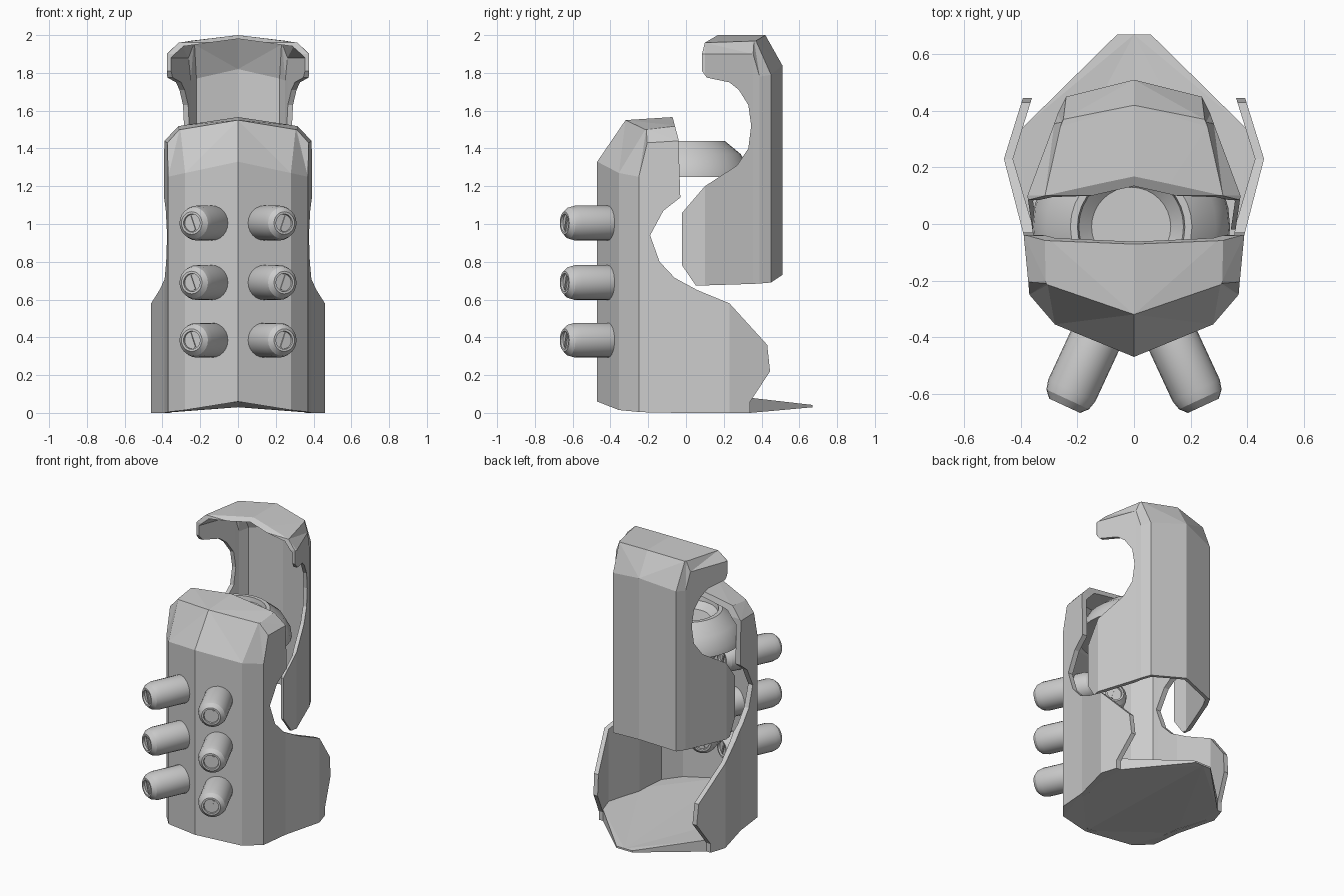
import bpy, bmesh, math
from mathutils import Vector, Matrix

if "Cube" in bpy.data.objects:
    bpy.data.objects.remove(bpy.data.objects["Cube"])

grey = bpy.data.materials.new("plain grey")
grey.diffuse_color = (0.6, 0.6, 0.6, 1)
grey.use_nodes = True
grey.node_tree.nodes["Principled BSDF"].inputs["Base Color"].default_value = grey.diffuse_color


def finish(name, bm, tri=False):
    bmesh.ops.remove_doubles(bm, verts=bm.verts[:], dist=0.0001)
    bmesh.ops.recalc_face_normals(bm, faces=bm.faces[:])
    if tri:
        bmesh.ops.triangulate(bm, faces=bm.faces[:])
    me = bpy.data.meshes.new(name)
    bm.to_mesh(me)
    bm.free()
    me.materials.append(grey)
    ob = bpy.data.objects.new(name, me)
    bpy.context.collection.objects.link(ob)
    return ob


def activate(ob):
    bpy.ops.object.select_all(action='DESELECT')
    ob.select_set(True)
    bpy.context.view_layer.objects.active = ob


def solid(name, rings):
    """Loft half outlines (first and last point on x = 0) and mirror them."""
    bm = bmesh.new()
    for s in (1, -1):
        vs = [[bm.verts.new((s * x, y, z)) for x, y, z in r] for r in rings]
        for a, b in zip(vs, vs[1:]):
            for i in range(len(a) - 1):
                bm.faces.new((a[i], a[i + 1], b[i + 1], b[i]))
        bm.faces.new(vs[0])
        bm.faces.new(vs[-1])
    return finish(name, bm, True)


def prism(name, profile):
    """Side profile (y, z) extruded across x."""
    bm = bmesh.new()
    l, r = [[bm.verts.new((x, y, z)) for y, z in profile] for x in (-0.8, 0.8)]
    n = len(profile)
    for i in range(n):
        j = (i + 1) % n
        bm.faces.new((l[i], l[j], r[j], r[i]))
    bm.faces.new(l)
    bm.faces.new(r)
    return finish(name, bm)


def boolean(ob, cutter, op):
    cutter.hide_render = True
    m = ob.modifiers.new("cut", 'BOOLEAN')
    m.operation, m.solver, m.object = op, 'EXACT', cutter
    activate(ob)
    bpy.ops.object.modifier_apply(modifier=m.name)
    bpy.data.objects.remove(cutter)


def inset(rings, t, dy, floor_z):
    """Inner volume of a shell, open at the bottom."""
    out = [[(max(0, x - t), dy(y), z - t) for x, y, z in r] for r in rings]
    out[0] = [(x, y, floor_z) for x, y, z in out[0]]
    return out


def lathe(bm, profile, n):
    vs = [[bm.verts.new((r * math.cos(2 * math.pi * k / n),
                         r * math.sin(2 * math.pi * k / n), z)) for r, z in profile]
          for k in range(n)]
    for k in range(n):
        a, b = vs[k], vs[(k + 1) % n]
        for i in range(len(profile) - 1):
            bm.faces.new((a[i], b[i], b[i + 1], a[i + 1]))


def smooth(ob):
    activate(ob)
    bpy.ops.object.shade_smooth_by_angle(angle=math.radians(28))


# Front shell: faceted vertical walls with a chamfered roof, cut to its side profile
plan = [(0, -.47), (.28, -.355), (.37, -.25), (.374, -.205), (.39, -.04),
        (.46, .23), (.39, .455), (0, .455)]
low = [.06, .015, .005, .003, 0, 0, 0, 0]
shoulder = [1.33, 1.27, 1.25, 1.43, 1.44, 1.44, 1.44, 1.5]
roof = [(0, -.32, 1.55), (.305, -.215, 1.5), (.31, -.21, 1.5), (.313, -.2, 1.5),
        (.315, -.04, 1.52), (.315, .23, 1.53), (.31, .455, 1.54), (0, .455, 1.6)]
rings = [[(*p, z) for p, z in zip(plan, low)],
         [(*p, z) for p, z in zip(plan, shoulder)], roof]
front = solid("front_shell", rings)
boolean(front, prism("front_profile", [
    (-.6, -.2), (-.6, 1.8), (-.085, 1.8), (-.075, 1.58), (-.04, 1.45), (-.03, 1.14),
    (-.12, 1.07), (-.19, .94), (-.14, .8), (-.06, .715), (.06, .65), (.23, .58),
    (.43, .36), (.445, .22), (.34, .06), (.34, -.2)]), 'INTERSECT')
boolean(front, solid("front_inside", inset(
    rings, .032, lambda y: y + .032 if y < 0 else y, -.1)), 'DIFFERENCE')

# Back shell: tall hooded plate with a curved notch in each side
plan = [(0, .51), (.24, .45), (.27, .39), (.282, .355), (.377, .1), (.355, -.05), (0, -.05)]
low = [.73, .69, .685, .683, .675, .675, .675]
shoulder = [1.84, 1.79, 1.78, 1.9, 1.9, 1.9, 1.9]
roof = [(0, .42, 2), (.25, .37, 1.97), (.255, .36, 1.97), (.26, .345, 1.968),
        (.315, .1, 1.96), (.3, -.05, 1.96), (0, -.05, 2)]
rings = [[(*p, z) for p, z in zip(plan, low)],
         [(*p, z) for p, z in zip(plan, shoulder)], roof]
back = solid("back_shell", rings)
boolean(back, prism("back_profile", [
    (.7, .5), (.7, 2.2), (.2, 2.2), (.17, 2.001), (.1, 1.96), (.085, 1.9), (.085, 1.81),
    (.11, 1.775), (.23, 1.75), (.28, 1.71), (.33, 1.63), (.345, 1.52), (.33, 1.4),
    (.27, 1.31), (.1, 1.2), (-.02, 1.06), (-.02, .78), (.055, .67), (.055, .5)]), 'INTERSECT')
boolean(back, solid("back_inside", inset(rings, .02, lambda y: y - .02, .4)), 'DIFFERENCE')

# Floor plate with a tongue at the back
plan = [(0, -.46), (.275, -.348), (.36, -.245), (.382, -.04), (.45, .225),
        (.395, .34), (.06, .67), (0, .67)]
low = [.06, .015, .005, .002, 0, 0, .03, .03]
top = [.1, .09, .085, .085, .085, .08, .042, .042]
solid("floor_plate", [[(*p, z) for p, z in zip(plan, low)],
                      [(*p, z) for p, z in zip(plan, top)]])

# Neck ring between the shells
bm = bmesh.new()
lathe(bm, [(0, 1.37), (.14, 1.37), (.185, 1.41), (.19, 1.44), (.215, 1.44), (.3, 1.37),
           (.345, 1.29), (.35, 1.25), (.3, 1.25), (0, 1.3)], 32)
bm.transform(Matrix.Translation((-.01, -.01, 0)))
smooth(finish("neck_ring", bm))

# Six angled pegs, each with a slotted cap at both ends
L = .4
end = [(0, .012), (.046, .012), (.048, 0), (.06, 0), (.083, .025), (.092, .06)]
peg = end + [(r, L - t) for r, t in reversed(end)]
for s, side in ((1, "right"), (-1, "left")):
    axis = Vector((-s * .42, .907, 0)).normalized()
    for k, z in enumerate((.385, .69, 1.005)):
        bm = bmesh.new()
        lathe(bm, peg, 24)
        for t in (.009, L - .009):
            m = (Matrix.Translation((0, 0, t)) @ Matrix.Rotation(.35 * s, 4, 'Z')
                 @ Matrix.Diagonal((.012, .08, .008, 1)))
            bmesh.ops.create_cube(bm, size=1, matrix=m)
        bm.transform(Matrix.Translation((s * .245, -.643, z))
                     @ axis.to_track_quat('Z', 'Y').to_matrix().to_4x4())
        smooth(finish(f"peg_{side}_{k + 1}", bm))
